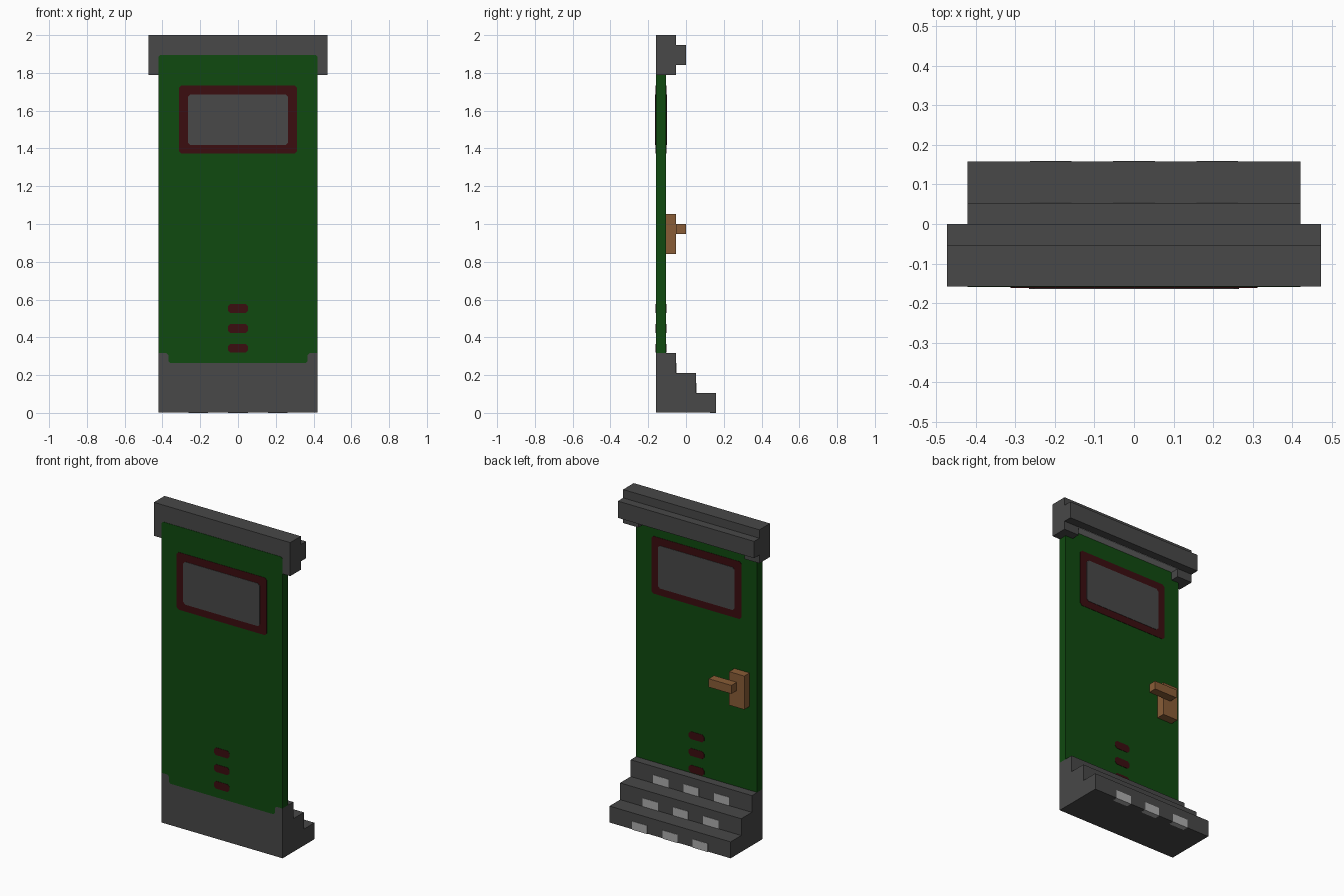
import bpy, bmesh

if "Cube" in bpy.data.objects:
    bpy.data.objects.remove(bpy.data.objects["Cube"])

U = 2 / 38  # block unit: the model is 38 units tall


def material(name, rgb):
    m = bpy.data.materials.new(name)
    m.diffuse_color = (*rgb, 1)
    m.use_nodes = True
    m.node_tree.nodes["Principled BSDF"].inputs["Base Color"].default_value = m.diffuse_color
    return m


STONE = material("dark_grey", (0.065, 0.065, 0.065))
GREEN = material("dark_green", (0.005, 0.067, 0.005))
RED = material("dark_red", (0.044, 0.004, 0.005))
BRASS = material("brown", (0.25, 0.108, 0.037))
LIGHT = material("light_grey", (0.42, 0.42, 0.42))


def extrude(name, outline, start, end, axis, mat):
    """Extrude a closed outline (block units) along x (outline y,z) or y (outline x,z)."""
    bm = bmesh.new()

    def point(p, d):
        return (d * U, p[0] * U, p[1] * U) if axis == "x" else (p[0] * U, d * U, p[1] * U)

    face = bm.faces.new([bm.verts.new(point(p, start)) for p in outline])
    ext = bmesh.ops.extrude_face_region(bm, geom=[face])
    vec = (U * (end - start), 0, 0) if axis == "x" else (0, U * (end - start), 0)
    bmesh.ops.translate(bm, vec=vec, verts=[v for v in ext["geom"] if isinstance(v, bmesh.types.BMVert)])
    bmesh.ops.recalc_face_normals(bm, faces=bm.faces)
    me = bpy.data.meshes.new(name)
    bm.to_mesh(me)
    bm.free()
    me.materials.append(mat)
    ob = bpy.data.objects.new(name, me)
    bpy.context.collection.objects.link(ob)
    return ob


def box(name, x0, x1, y0, y1, z0, z1, mat):
    return extrude(name, [(x0, z0), (x1, z0), (x1, z1), (x0, z1)], y0, y1, "y", mat)


def chamfered(x0, x1, z0, z1, c):
    return [(x0 + c, z0), (x1 - c, z0), (x1, z0 + c), (x1, z1 - c),
            (x1 - c, z1), (x0 + c, z1), (x0, z1 - c), (x0, z0 + c)]


# Three stone steps behind the door
E = 0.04  # height of thin painted details
extrude("steps", [(-3, E), (3, E), (3, 2), (1, 2), (1, 4), (-1, 4), (-1, 6), (-3, 6)],
        -8, 8, "x", STONE)

# Lights along the lower half of each riser (the lowest row wraps underneath)
for row, y in enumerate((3, 1, -1)):
    for x in (-4, 0, 4):
        box("step_light", x - 1, x + 1, y - 0.6, y + E, row * 2, row * 2 + 1, LIGHT)

# Lintel: upper beam, back ledge, end brackets
box("lintel", -9, 9, -3, -1, 35, 38, STONE)
box("lintel_ledge", -9, 9, -1, 0, 35, 37, STONE)
for side in (-1, 1):
    a, b = sorted((7 * side, 9 * side))
    box("lintel_bracket", a, b, -3, -1, 34, 35, STONE)
box("lintel_light", -7, 7, -2, -1, 35 - E, 35 + E, LIGHT)

# Door panel, slightly proud of the stone at the front
half = [(6.8, 5), (7, 5.2), (7, 5.8), (7.2, 6), (8, 6), (8, 35.8), (7.8, 36)]
extrude("door", half + [(-x, z) for x, z in reversed(half)], -3 - E, -2, "y", GREEN)

# Window frame and pane, passing through the door
extrude("window_frame", chamfered(-5.95, 5.95, 26.1, 32.95, 0.25), -3 - 2 * E, -2 + E, "y", RED)
extrude("window_pane", chamfered(-5.05, 5.05, 26.95, 32.05, 0.25), -3 - 3 * E, -2 + 2 * E, "y", STONE)

# Three vent slots
for z in (6, 8, 10):
    extrude("vent_slot", chamfered(-1.02, 1.02, z + 0.05, z + 0.95, 0.25), -3 - 2 * E, -2 + E, "y", RED)

# Handle plate and lever on the back
box("handle_plate", -7, -5, -2, -1, 16, 20, BRASS)
box("handle_lever", -6, -3, -1, 0, 18, 19, BRASS)
